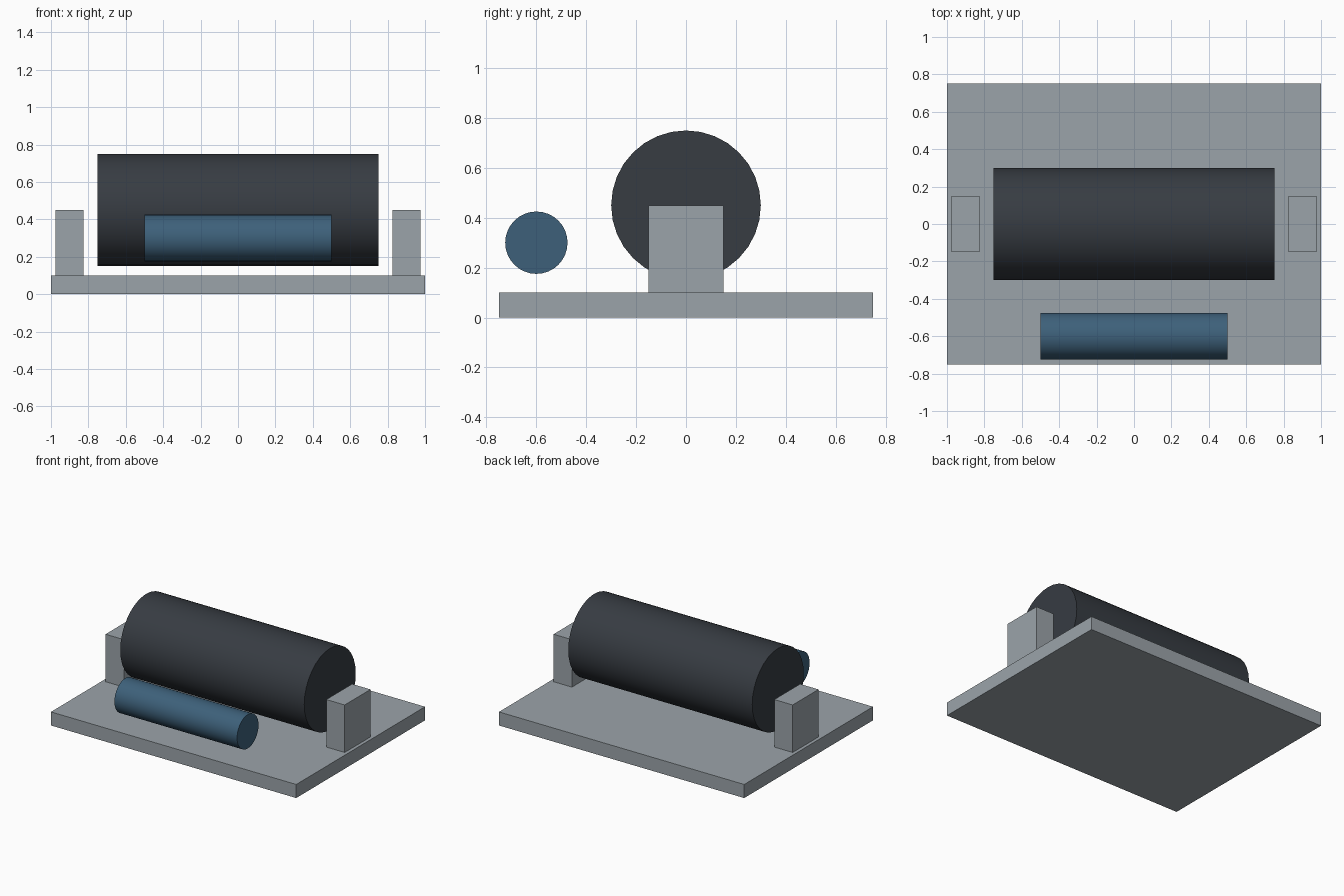
import bpy
import math

if "Cube" in bpy.data.objects:
    bpy.data.objects.remove(bpy.data.objects["Cube"])


def material(name, rgb):
    m = bpy.data.materials.new(name)
    m.diffuse_color = (*rgb, 1)
    m.use_nodes = True
    m.node_tree.nodes["Principled BSDF"].inputs["Base Color"].default_value = m.diffuse_color
    return m


grey = material("machine grey", (0.33, 0.37, 0.40))
dark = material("dark rubber", (0.038, 0.045, 0.055))
blue = material("steel blue", (0.047, 0.118, 0.195))


def box(name, centre, size, mat):
    bpy.ops.mesh.primitive_cube_add(size=1, location=centre)
    ob = bpy.context.object
    ob.name = name
    ob.scale = size
    bpy.ops.object.transform_apply(location=False, rotation=False, scale=True)
    ob.data.materials.append(mat)


def roller(name, centre, radius, length, mat):
    # cylinder lying along x
    bpy.ops.mesh.primitive_cylinder_add(vertices=32, radius=radius, depth=length,
                                        location=centre, rotation=(0, math.pi / 2, 0))
    ob = bpy.context.object
    ob.name = name
    ob.data.materials.append(mat)
    bpy.ops.object.shade_smooth_by_angle(angle=math.radians(35))


# base plate
box("base_plate", (0, 0, 0.05), (2, 1.5, 0.1), grey)

# bearing blocks at both ends of the drum
for side, label in ((-1, "left"), (1, "right")):
    box(f"{label}_bearing_block", (side * 0.9, 0, 0.275), (0.15, 0.3, 0.35), grey)

# main drum and the small roller in front of it
roller("main_drum", (0, 0, 0.45), 0.3, 1.5, dark)
roller("front_roller", (0, -0.6, 0.3), 0.125, 1.0, blue)
